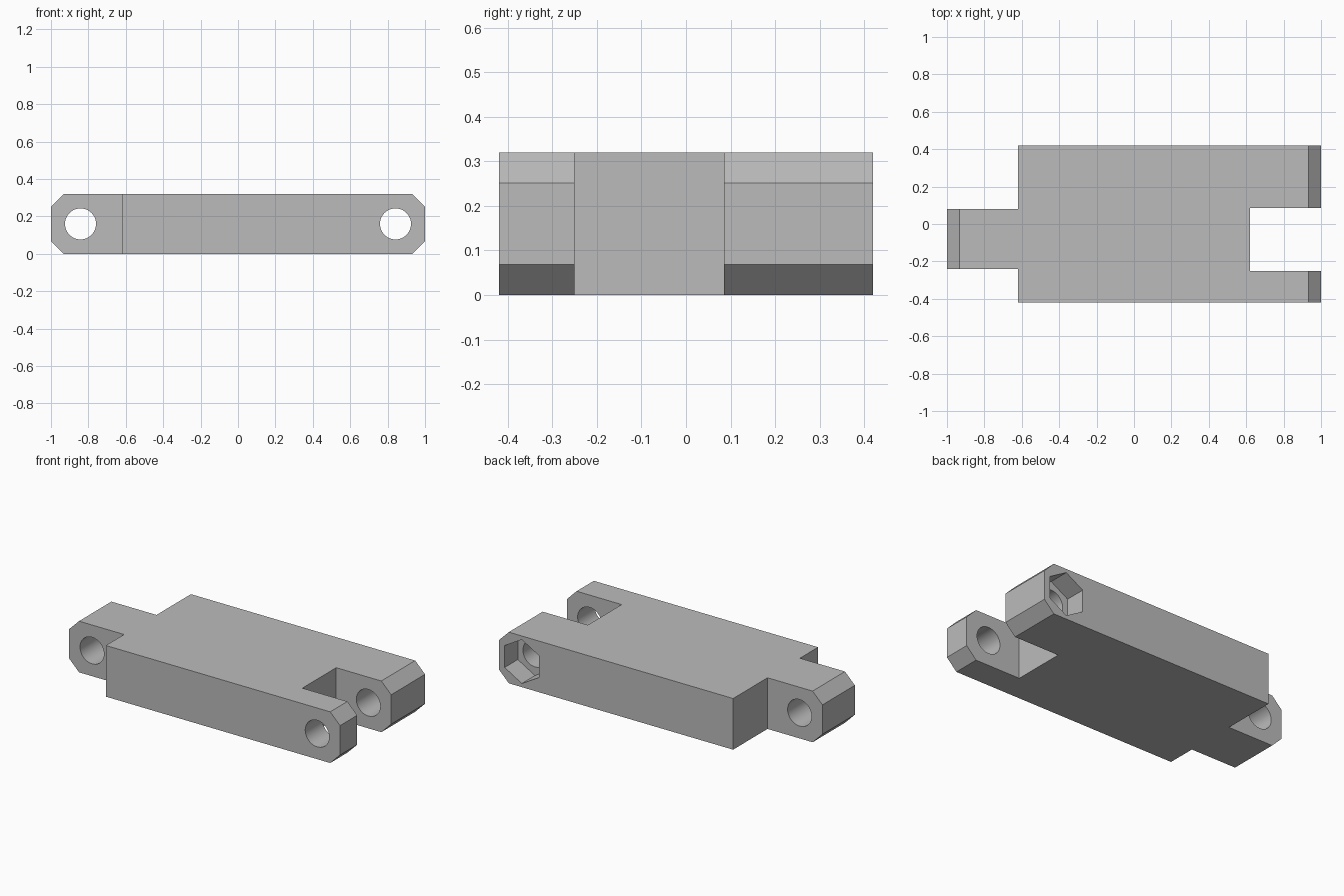
import bpy
import bmesh
import math

cube = bpy.data.objects.get("Cube")
if cube:
    bpy.data.objects.remove(cube, do_unlink=True)

HEIGHT, DEPTH, CHAMFER = 0.32, 0.42, 0.068
SHOULDER, PIN_X = 0.62, 0.842
MID = HEIGHT / 2

grey = bpy.data.materials.new("plain_grey")
grey.use_nodes = True
grey.diffuse_color = (0.5, 0.5, 0.5, 1)
grey.node_tree.nodes["Principled BSDF"].inputs["Base Color"].default_value = grey.diffuse_color


def prism(name, profile, y0, y1):
    """Extrude an (x, z) profile from y0 to y1."""
    bm = bmesh.new()
    face = bm.faces.new([bm.verts.new((x, y0, z)) for x, z in profile])
    grown = bmesh.ops.extrude_face_region(bm, geom=[face])["geom"]
    verts = [v for v in grown if isinstance(v, bmesh.types.BMVert)]
    bmesh.ops.translate(bm, verts=verts, vec=(0, y1 - y0, 0))
    bmesh.ops.recalc_face_normals(bm, faces=bm.faces)
    mesh = bpy.data.meshes.new(name)
    bm.to_mesh(mesh)
    bm.free()
    mesh.materials.append(grey)
    obj = bpy.data.objects.new(name, mesh)
    bpy.context.collection.objects.link(obj)
    return obj


def rectangle(x0, x1):
    return [(x0, -0.1), (x1, -0.1), (x1, HEIGHT + 0.1), (x0, HEIGHT + 0.1)]


def polygon(cx, radius, sides):
    # First corner points straight up
    angles = [2 * math.pi * i / sides for i in range(sides)]
    return [(cx + radius * math.sin(a), MID + radius * math.cos(a)) for a in angles]


def cut(body, profile, y0, y1):
    cutter = prism("cutter", profile, y0, y1)
    cutter.hide_render = True
    mod = body.modifiers.new("cut", "BOOLEAN")
    mod.operation = "DIFFERENCE"
    mod.solver = "EXACT"
    mod.object = cutter
    bpy.ops.object.modifier_apply(modifier=mod.name)
    bpy.data.objects.remove(cutter, do_unlink=True)


# Chamfered block
c, h = CHAMFER, HEIGHT
outline = [(-1, c), (c - 1, 0), (1 - c, 0), (1, c),
           (1, h - c), (1 - c, h), (c - 1, h), (-1, h - c)]
link = prism("hinge_link", outline, -DEPTH, DEPTH)
bpy.ops.object.select_all(action="DESELECT")
link.select_set(True)
bpy.context.view_layer.objects.active = link

# Tongue: remove both corners of the -x end
cut(link, rectangle(-1.1, -SHOULDER), -0.6, -0.24)
cut(link, rectangle(-1.1, -SHOULDER), 0.08, 0.6)

# Fork: open a slot in the +x end
cut(link, rectangle(SHOULDER, 1.1), -0.25, 0.085)

# Pin holes through tongue and fork
for x in (-PIN_X, PIN_X):
    cut(link, polygon(x, 0.083, 48), -0.6, 0.6)

# Hexagonal nut pocket in the back of the fork
cut(link, polygon(PIN_X, 0.137, 6), DEPTH - 0.13, 0.6)

bpy.ops.object.shade_smooth_by_angle(angle=math.radians(30))
